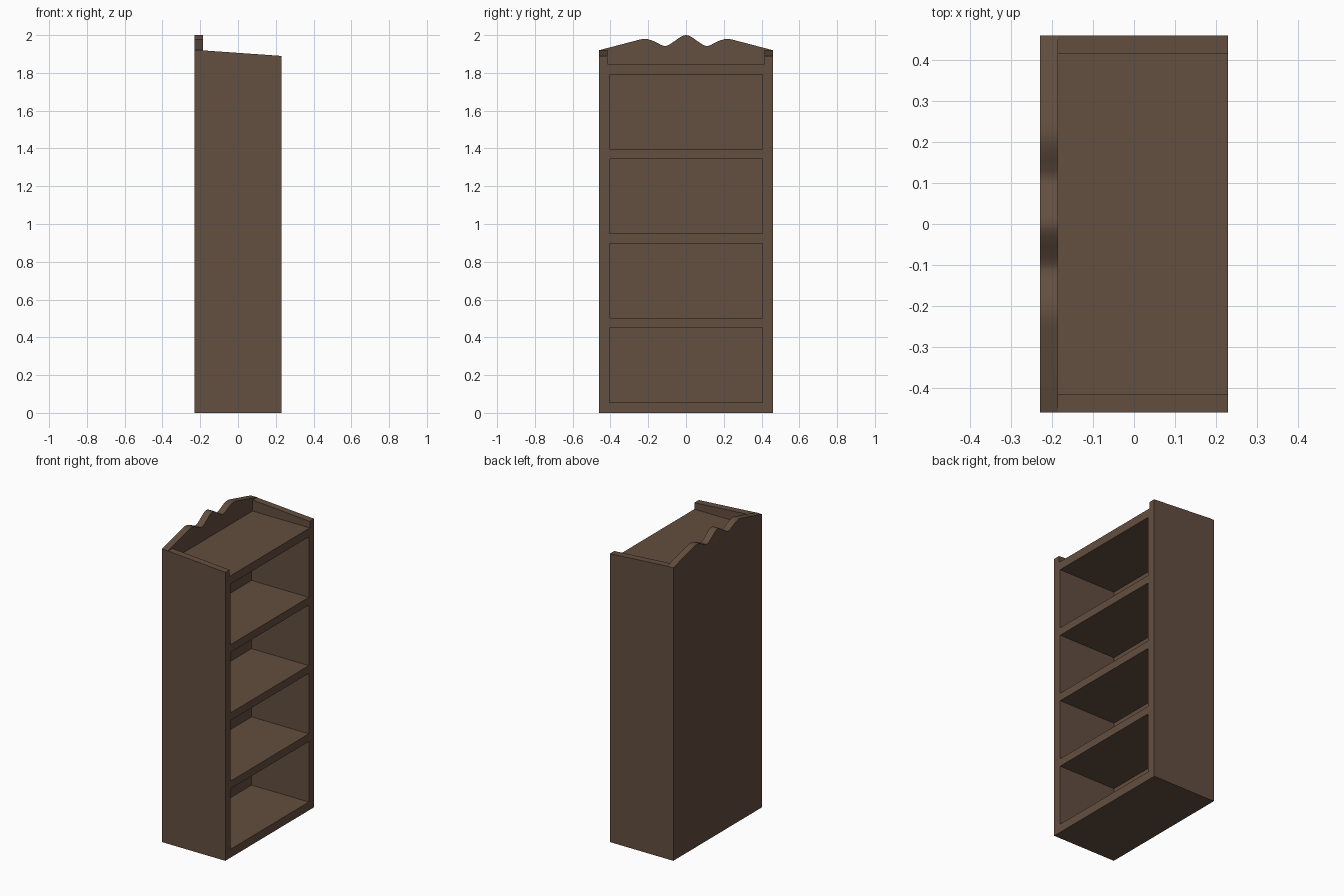
import bpy, bmesh, math
from mathutils import Vector

if "Cube" in bpy.data.objects:
    bpy.data.objects.remove(bpy.data.objects["Cube"])

X0, X1, BACK = -0.23, 0.23, -0.185   # rear face, front face, inner back face
HALF_W = 0.46


def prism(name, pts, offset):
    """Extrude a planar polygon by the offset vector."""
    bm = bmesh.new()
    face = bm.faces.new([bm.verts.new(p) for p in pts])
    ext = bmesh.ops.extrude_face_region(bm, geom=[face])
    moved = [v for v in ext["geom"] if isinstance(v, bmesh.types.BMVert)]
    bmesh.ops.translate(bm, verts=moved, vec=Vector(offset))
    bmesh.ops.recalc_face_normals(bm, faces=bm.faces)
    mesh = bpy.data.meshes.new(name)
    bm.to_mesh(mesh)
    bm.free()
    obj = bpy.data.objects.new(name, mesh)
    bpy.context.collection.objects.link(obj)
    return obj


def box(name, x0, x1, half_y, z0, z1):
    pts = [(x0, -half_y, z0), (x0, half_y, z0), (x0, half_y, z1), (x0, -half_y, z1)]
    return prism(name, pts, (x1 - x0, 0, 0))


# Wavy crest: half profile from centre outwards, mirrored
half = [(0.013, 1.998), (0.03, 1.99), (0.055, 1.972), (0.08, 1.955), (0.097, 1.945),
        (0.112, 1.942), (0.13, 1.947), (0.155, 1.96), (0.18, 1.972), (0.205, 1.979),
        (0.225, 1.98), (0.25, 1.975), (HALF_W, 1.92)]
crest = [(-y, z) for y, z in reversed(half)] + [(0, 2.0)] + half
outline = [(HALF_W, 0), (-HALF_W, 0)] + crest
bookcase = prism("bookcase", [(X0, y, z) for y, z in outline], (X1 - X0, 0, 0))

# Cutters: sloped side tops, top tray, four shelf bays
wedge = [(BACK, -0.6, 1.919), (0.3, -0.6, 1.885), (0.3, -0.6, 2.1), (BACK, -0.6, 2.1)]
cutters = [prism("slope_cutter", wedge, (0, 1.2, 0)),
           box("tray_cutter", BACK, 0.3, 0.415, 1.847, 2.1)]
for i in range(4):
    z = 0.055 + 0.447 * i
    cutters.append(box("bay_cutter", BACK, 0.3, 0.405, z, z + 0.396))

bpy.context.view_layer.objects.active = bookcase
for c in cutters:
    mod = bookcase.modifiers.new("cut", 'BOOLEAN')
    mod.operation = 'DIFFERENCE'
    mod.solver = 'EXACT'
    mod.object = c
    bpy.ops.object.modifier_apply(modifier=mod.name)
    bpy.data.objects.remove(c, do_unlink=True)

# Dark wood colour, smooth crest with sharp edges
wood = bpy.data.materials.new("dark_wood")
wood.diffuse_color = (0.125, 0.077, 0.05, 1)
wood.use_nodes = True
wood.node_tree.nodes["Principled BSDF"].inputs["Base Color"].default_value = wood.diffuse_color
bookcase.data.materials.clear()
bookcase.data.materials.append(wood)
bookcase.select_set(True)
bpy.ops.object.shade_smooth_by_angle(angle=math.radians(30))
